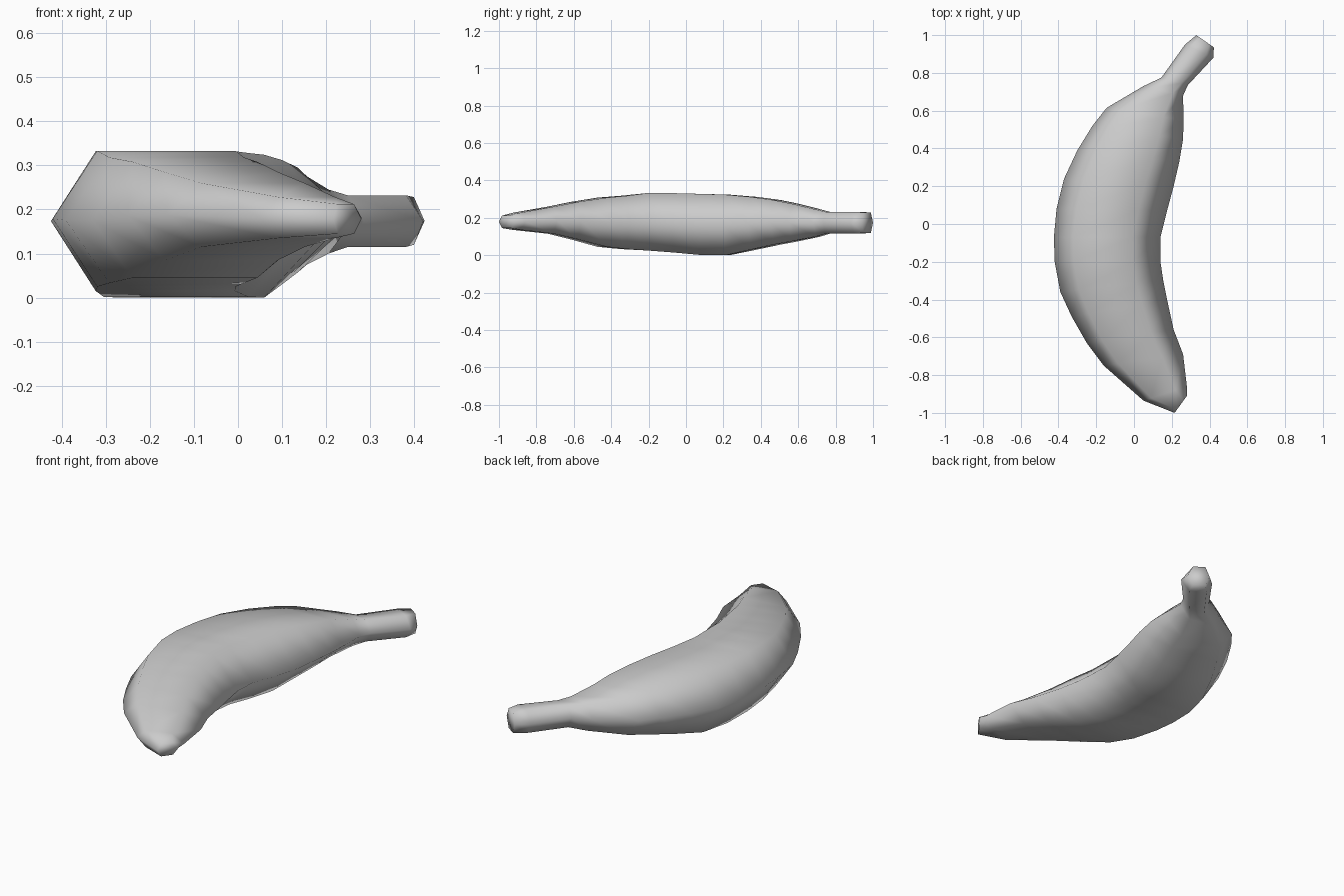
import bpy, bmesh
from mathutils import Vector

# Sections along the fruit: outer x, y, inner x, y, bottom z, top z
SECTIONS = [
    (0.215, -1.0, 0.28, -0.91, 0.145, 0.212),
    (0.05, -0.935, 0.28, -0.86, 0.135, 0.228),
    (-0.16, -0.75, 0.26, -0.69, 0.115, 0.26),
    (-0.25, -0.63, 0.21, -0.56, 0.085, 0.285),
    (-0.33, -0.49, 0.175, -0.40, 0.045, 0.308),
    (-0.39, -0.36, 0.155, -0.30, 0.033, 0.318),
    (-0.42, -0.20, 0.14, -0.20, 0.025, 0.333),
    (-0.424, -0.07, 0.14, -0.07, 0.015, 0.332),
    (-0.41, 0.08, 0.175, 0.07, 0.002, 0.328),
    (-0.37, 0.24, 0.21, 0.20, 0.0, 0.324),
    (-0.30, 0.39, 0.24, 0.33, 0.03, 0.312),
    (-0.22, 0.52, 0.26, 0.45, 0.057, 0.295),
    (-0.145, 0.615, 0.262, 0.55, 0.075, 0.275),
    (0.05, 0.73, 0.26, 0.68, 0.10, 0.245),
    (0.145, 0.775, 0.285, 0.735, 0.115, 0.232),
    (0.27, 0.95, 0.42, 0.88, 0.115, 0.232),
    (0.33, 1.0, 0.423, 0.935, 0.12, 0.228),
]
# Six-sided cross-section: fraction across (outer to inner), fraction of height
PROFILE = [(0, 0.5), (0.18, 1), (0.74, 1), (1, 0.5), (0.74, 0), (0.18, 0)]

# Curved body, tip and stem as one lofted skin
bm = bmesh.new()
rings = []
for ox, oy, ix, iy, z0, z1 in SECTIONS:
    a, b = Vector((ox, oy, 0)), Vector((ix, iy, 0))
    rings.append([bm.verts.new(a.lerp(b, u) + Vector((0, 0, z0 + (z1 - z0) * v)))
                  for u, v in PROFILE])
n = len(PROFILE)
for r, s in zip(rings, rings[1:]):
    for i in range(n):
        j = (i + 1) % n
        bm.faces.new((r[i], r[j], s[j], s[i]))
bm.faces.new(rings[0])
bm.faces.new(rings[-1])
bmesh.ops.recalc_face_normals(bm, faces=bm.faces)
for f in bm.faces:
    f.smooth = True

mesh = bpy.data.meshes.new("banana")
bm.to_mesh(mesh)
bm.free()
mat = bpy.data.materials.new("light grey")
mat.diffuse_color = (0.6, 0.6, 0.6, 1)
mesh.materials.append(mat)
bpy.context.collection.objects.link(bpy.data.objects.new("banana", mesh))
